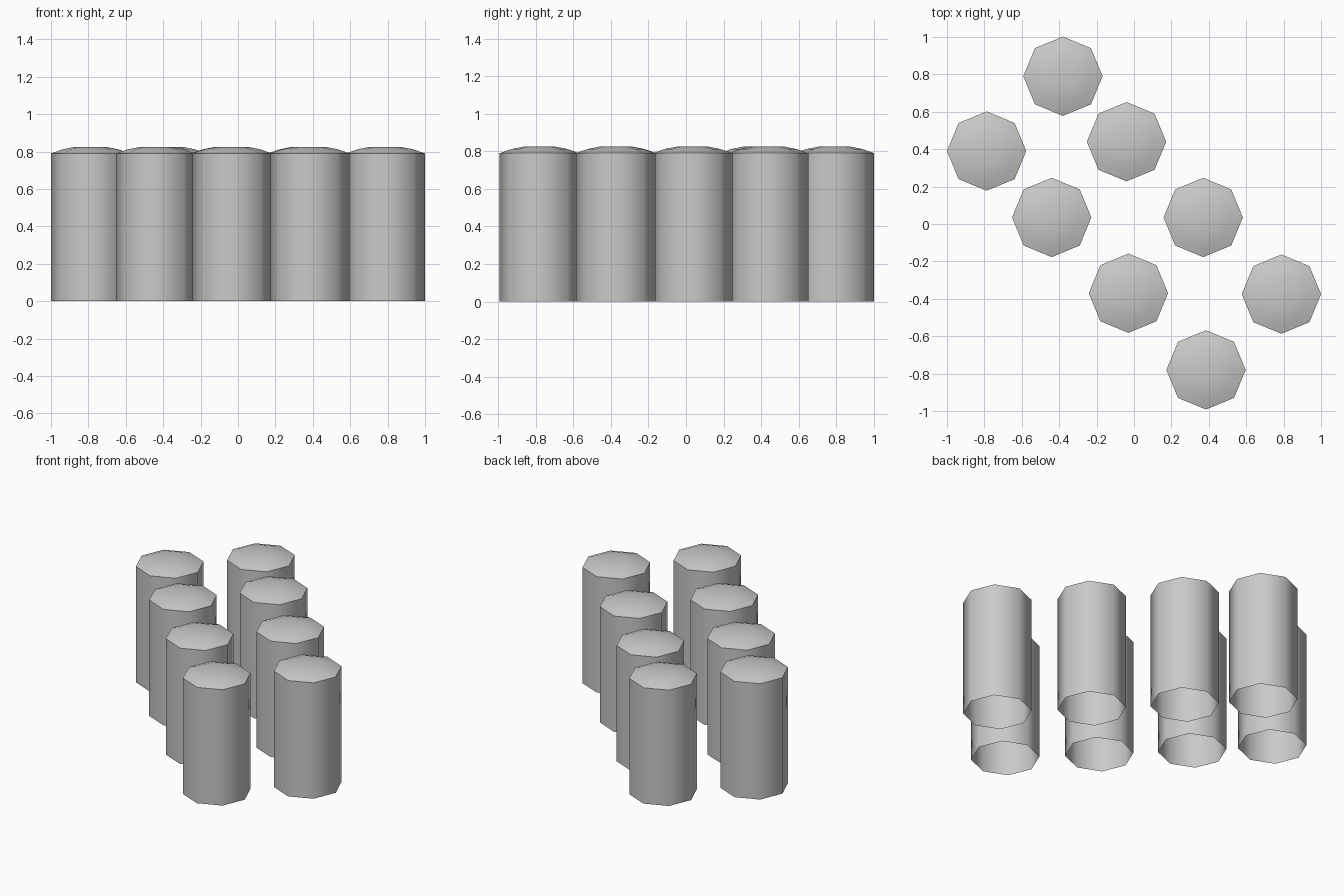
import bpy
import bmesh
import math

cube = bpy.data.objects.get("Cube")
if cube:
    bpy.data.objects.remove(cube, do_unlink=True)

SIDES = 8
# radius, height pairs from the open foot up over the shallow domed cap
PROFILE = [(0.212, 0.0), (0.212, 0.79), (0.15, 0.812), (0.085, 0.825)]
CENTRES = [(-0.38, 0.79), (-0.788, 0.39), (-0.04, 0.44), (-0.44, 0.035),
           (0.37, 0.035), (-0.03, -0.37), (0.788, -0.375), (0.385, -0.78)]

grey = bpy.data.materials.new("light_grey")
grey.use_nodes = True
colour = (0.6, 0.59, 0.58, 1.0)
grey.diffuse_color = colour
grey.node_tree.nodes["Principled BSDF"].inputs["Base Color"].default_value = colour


def column_mesh():
    """Octagonal tube, open below, with a shallow faceted dome on top."""
    bm = bmesh.new()
    rings = []
    for r, z in PROFILE:
        angles = [math.tau * i / SIDES for i in range(SIDES)]
        rings.append([bm.verts.new((r * math.cos(a), r * math.sin(a), z)) for a in angles])
    for low, high in zip(rings, rings[1:]):
        for i in range(SIDES):
            j = (i + 1) % SIDES
            bm.faces.new((low[i], low[j], high[j], high[i]))
    bm.faces.new(rings[-1])
    # smooth walls and dome, sharp rim between them
    for f in bm.faces:
        f.smooth = True
    for a, b in zip(rings[1], rings[1][1:] + rings[1][:1]):
        bm.edges.get((a, b)).smooth = False
    mesh = bpy.data.meshes.new("column")
    bm.to_mesh(mesh)
    bm.free()
    mesh.materials.append(grey)
    return mesh


# Two staggered rows of identical columns
shared = column_mesh()
for n, (x, y) in enumerate(CENTRES, 1):
    column = bpy.data.objects.new(f"column_{n}", shared)
    column.location = (x, y, 0)
    bpy.context.collection.objects.link(column)
